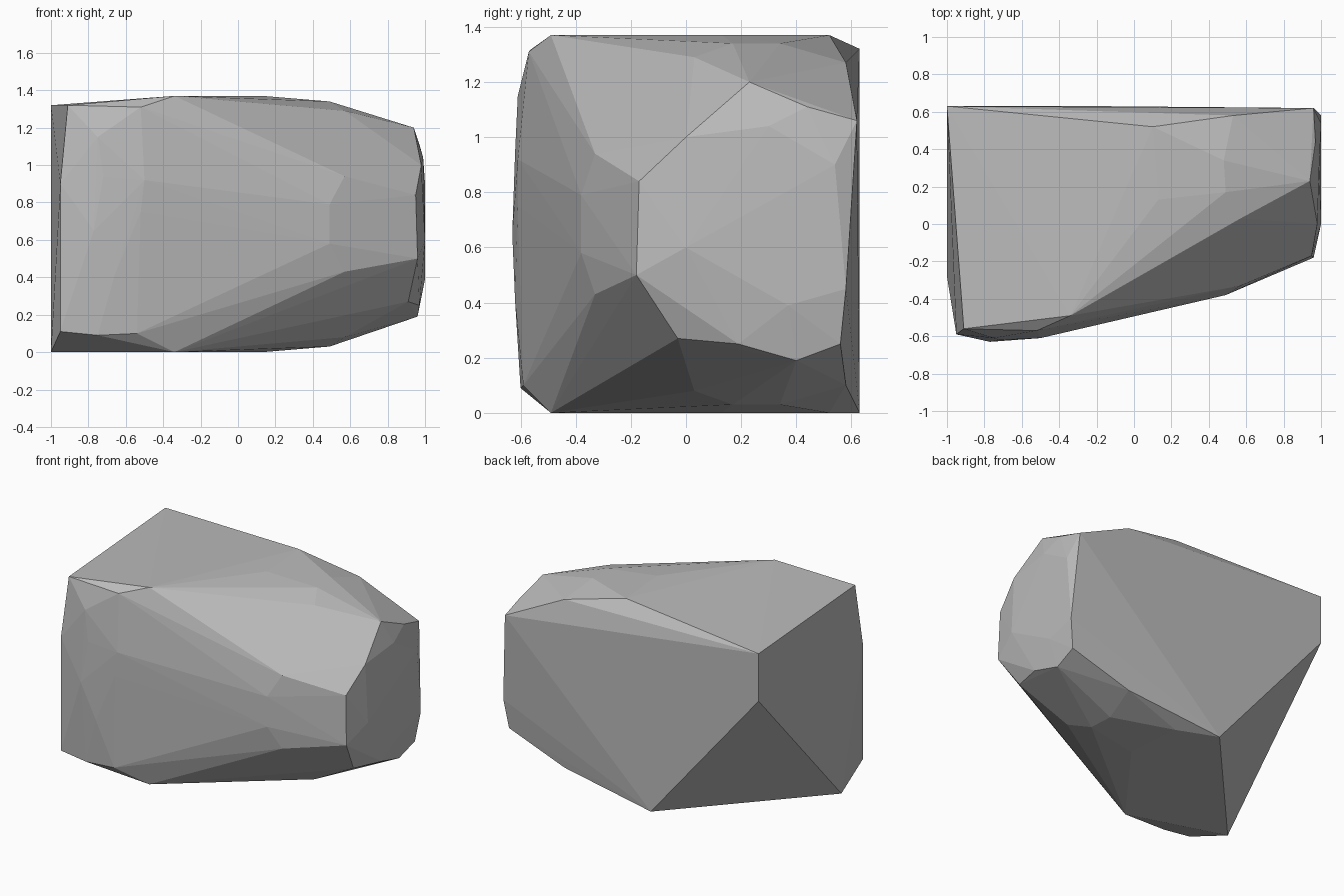
import bpy
import bmesh

HEIGHT = 1.37

# Remove the default object
default_cube = bpy.data.objects.get("Cube")
if default_cube:
    bpy.data.objects.remove(default_cube, do_unlink=True)


def make_material(name, value):
    """One flat grey colour for viewport and render."""
    material = bpy.data.materials.new(name)
    material.use_nodes = True
    colour = (value, value, value, 1)
    material.diffuse_color = colour
    shader = material.node_tree.nodes["Principled BSDF"]
    shader.inputs["Base Color"].default_value = colour
    return material


def mirrored_in_height(corners):
    """Repeat corners that occur both near the top and near the bottom."""
    return corners + [(x, y, HEIGHT - z) for x, y, z in corners]


def build_convex_stone(name, corners, material):
    """Wrap a faceted skin around the corner points."""
    mesh = bpy.data.meshes.new(name)
    bm = bmesh.new()
    for corner in corners:
        bm.verts.new(corner)
    hull = bmesh.ops.convex_hull(bm, input=bm.verts, use_existing_faces=False)
    spare = {item for item in hull["geom_interior"] + hull["geom_unused"]
             if isinstance(item, bmesh.types.BMVert)}
    bmesh.ops.delete(bm, geom=list(spare), context="VERTS")
    bmesh.ops.recalc_face_normals(bm, faces=bm.faces)
    for face in bm.faces:
        face.smooth = False
    bm.to_mesh(mesh)
    bm.free()
    mesh.materials.append(material)
    stone = bpy.data.objects.new(name, mesh)
    bpy.context.collection.objects.link(stone)
    return stone


# Upper and lower slabs with their rounded shoulders
shoulders = mirrored_in_height([
    (-.34, -.49, 0), (.13, .13, 0), (.1, .52, 0),
    (.49, .17, .03), (.48, .34, .03), (.57, .03, .08),
    (.53, .58, .1), (.57, -.33, .43), (.49, -.38, .58),
])

# Narrow end with its bevelled rim
narrow_end = [
    (.95, -.17, .84), (.96, -.18, .5), (.91, -.03, .27), (.97, .19, .25),
    (.96, .4, .19), (.97, .56, .25), (1, .58, .45), (.96, .62, 1.06),
    (.97, .44, 1.11), (.94, .23, 1.2), (.98, 0, 1),
    (1, 0, .6), (.99, .3, 1.04), (1, .54, .9), (1, .37, .39),
]

# Broad end with the lower back corner broken away
broad_end = [
    (-1, .63, 1.32), (-1, .63, .99), (-1, -.28, 0), (-.17, .63, 0),
    (-.91, -.56, 1.32), (-.95, -.59, .9), (-.95, -.59, .11),
]

# Gently swollen front
front_bulge = [
    (-.52, -.57, 1.31), (-.75, -.6, .09), (-.54, -.59, .1),
    (-.75, -.61, 1.15), (-.72, -.62, .94), (-.77, -.63, .65),
    (-.5, -.61, .92), (-.52, -.61, .75), (-.66, -.62, .41),
]

stone_grey = make_material("stone grey", .5)
build_convex_stone("boulder", shoulders + narrow_end + broad_end + front_bulge,
                   stone_grey)
